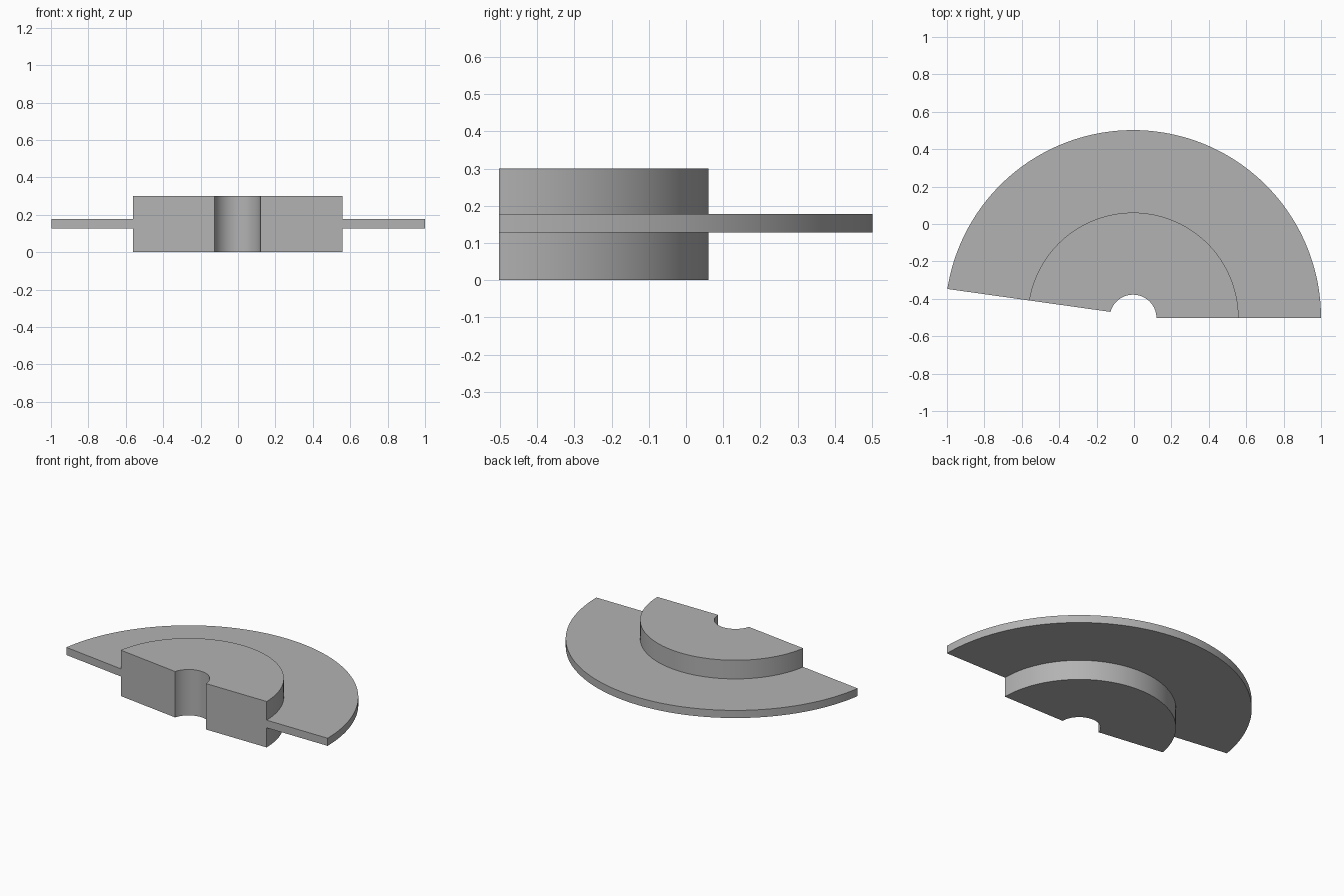
import bpy, bmesh
from math import sin, cos, asin, pi, radians

if "Cube" in bpy.data.objects:
    bpy.data.objects.remove(bpy.data.objects["Cube"])

# Plain grey finish
grey = bpy.data.materials.new("plain_grey")
grey.use_nodes = True
COLOUR = (0.45, 0.45, 0.45, 1)
grey.diffuse_color = COLOUR
grey.node_tree.nodes["Principled BSDF"].inputs["Base Color"].default_value = COLOUR

# Common axis of the bore, hub and flange
CX, CY = -0.005, -0.503
BORE, HUB, RIM = 0.125, 0.564, 1.005
HEIGHT, LOW, HIGH = 0.3, 0.128, 0.178
STEPS = 96

# Left cut: tilted, and set slightly off the axis
TILT, OFFSET = radians(8), 0.016


def end_angle(radius):
    return pi - TILT - asin(OFFSET / radius)


# Cross-section of the hub with its thin flange: radius, height
section = [(BORE, 0), (HUB, 0), (HUB, LOW), (RIM, LOW),
           (RIM, HIGH), (HUB, HIGH), (HUB, HEIGHT), (BORE, HEIGHT)]

# Sweep the section from the right cut to the left cut
bm = bmesh.new()
rings = []
for i in range(STEPS + 1):
    ring = []
    for r, z in section:
        a = end_angle(r) * i / STEPS
        ring.append(bm.verts.new((CX + r * cos(a), CY + r * sin(a), z)))
    rings.append(ring)

for a, b in zip(rings, rings[1:]):
    for j in range(len(section)):
        k = (j + 1) % len(section)
        bm.faces.new((a[j], a[k], b[k], b[j]))

# Flat cut ends
bm.faces.new(rings[0])
bm.faces.new(rings[-1])
bmesh.ops.recalc_face_normals(bm, faces=bm.faces[:])

mesh = bpy.data.meshes.new("flanged_hub_half")
bm.to_mesh(mesh)
bm.free()
mesh.materials.append(grey)
hub = bpy.data.objects.new("flanged_hub_half", mesh)
bpy.context.collection.objects.link(hub)

# Smooth curved walls, sharp edges
bpy.ops.object.select_all(action="DESELECT")
hub.select_set(True)
bpy.context.view_layer.objects.active = hub
bpy.ops.object.shade_smooth_by_angle(angle=radians(30))
